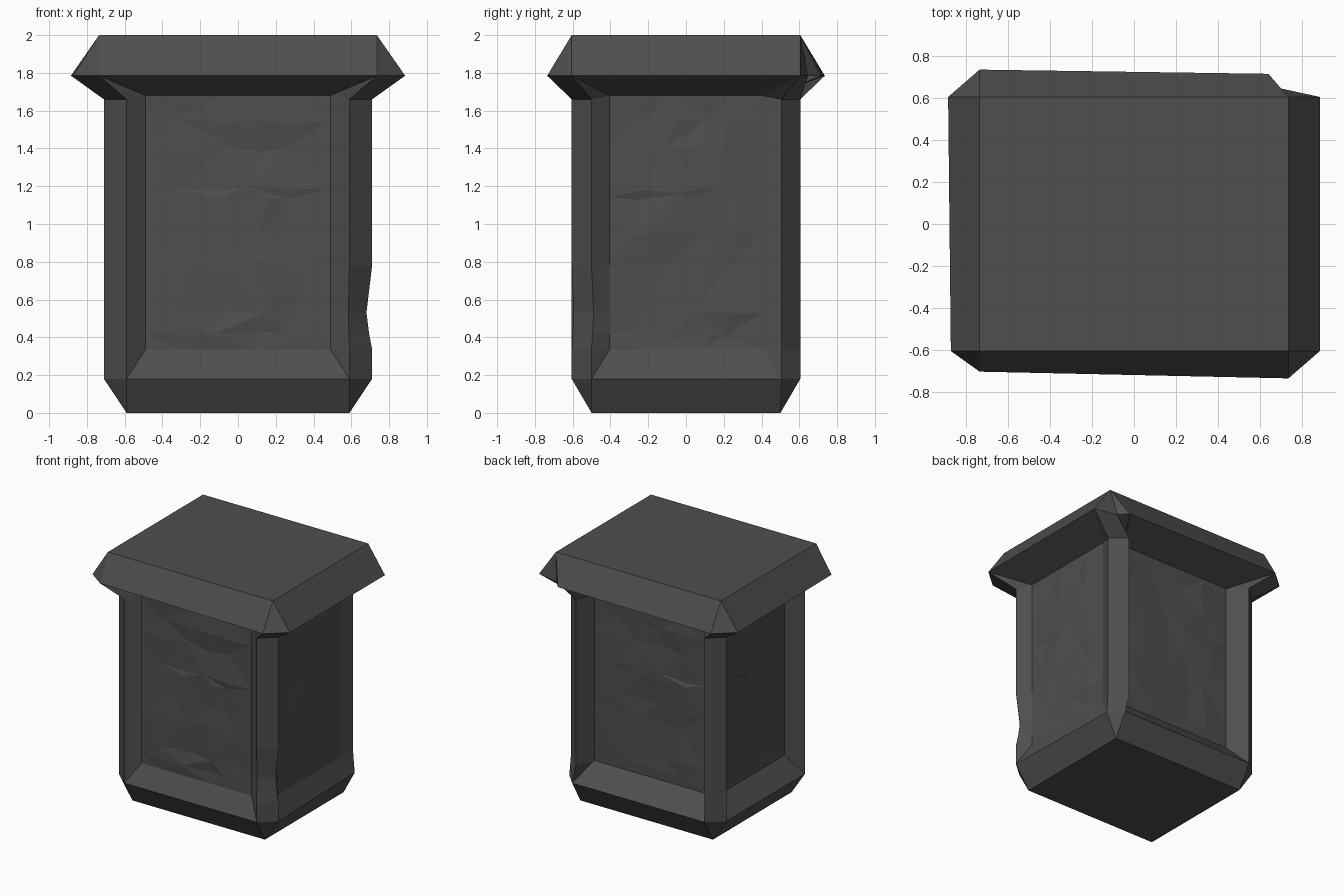
import bpy, bmesh, random

if "Cube" in bpy.data.objects:
    bpy.data.objects.remove(bpy.data.objects["Cube"])

random.seed(4)
stone = bpy.data.materials.new("dark grey stone")
stone.diffuse_color = (0.077, 0.077, 0.077, 1)
stone.use_nodes = True
stone.node_tree.nodes["Principled BSDF"].inputs["Base Color"].default_value = stone.diffuse_color

bm = bmesh.new()
pool = {}


def vert(p):
    """Share vertices that land on the same spot."""
    key = tuple(round(c, 4) for c in p)
    if key not in pool:
        pool[key] = bm.verts.new(key)
    return pool[key]


def face(points):
    vs = []
    for p in points:
        v = vert(p)
        if v not in vs:
            vs.append(v)
    if len(vs) > 2 and not bm.faces.get(vs):
        bm.faces.new(vs)


def ring(side, side_post, front_post, front):
    """Four points per corner, mirrored anticlockwise round the block."""
    out = []
    for sx, sy in ((-1, -1), (1, -1), (1, 1), (-1, 1)):
        pts = [(sx * x, sy * y, z) for x, y, z in (side, side_post, front_post, front)]
        out += pts if sx * sy > 0 else pts[::-1]
    return out


def square(x, y, z):
    return ring(*[(x, y, z)] * 4)


def octagon(x1, y1, x2, y2, z):
    return ring((x1, y1, z), (x1, y1, z), (x2, y2, z), (x2, y2, z))


def shaft(z_post, z_panel):
    """Posts at the corners, panels set back; rear and left ones deeper."""
    pts = ring((0.635, 0.405, z_panel), (0.71, 0.5, z_post),
               (0.59, 0.605, z_post), (0.49, 0.525, z_panel))
    for i in (11, 12):
        pts[i] = (pts[i][0], 0.465, z_panel)
    for i in (0, 15):
        pts[i] = (-0.592, pts[i][1], z_panel)
    # rear right post is worn narrower
    pts[9] = (0.672, 0.505, z_post)
    pts[10] = (0.555, 0.605, z_post)
    return pts


# base, shaft with recessed panels, and cap
shaft_rows = [0.335, 0.42, 0.53, 0.78, 0.95, 1.14, 1.19, 1.4, 1.55]
rings = [square(0.59, 0.5, 0), octagon(0.71, 0.5, 0.59, 0.605, 0.18)]
rings += [shaft(z, z) for z in shaft_rows] + [shaft(1.66, 1.68)]
first, last = 2, len(rings) - 1
rings += [octagon(0.885, 0.605, 0.735, 0.735, 1.785), square(0.735, 0.605, 2.0)]
for i in (8, 9):
    rings[1][i] = (0.685, 0.505, 0.18)

# worn dent in the front right post
for level, depth in ((3, 0.016), (4, 0.03)):
    for i, share in ((5, 0.2), (6, 1.0)):
        x, y, z = rings[level][i]
        rings[level][i] = (x - depth * share, y + 0.35 * depth, z)

# chipped rear right corner of the cap, narrower front left
rings[-2][10] = (0.70, 0.645, 1.785)
rings[-2][11] = (0.64, 0.715, 1.785)
for i in (2, 3):
    rings[-2][i] = (-0.735, -0.703, 1.785)
for i in (0, 1):
    rings[-2][i] = (-0.872, -0.605, 1.785)

face(rings[0][::-1])
face(rings[-1])
for level in range(len(rings) - 1):
    lo, hi = rings[level], rings[level + 1]
    for i in range(16):
        j = (i + 1) % 16
        if i % 4 == 3 and first <= level < last:
            continue
        face((lo[i], lo[j], hi[j], hi[i]))


def rough_panel(i):
    """Recessed panel with a hewn, uneven surface."""
    j, cols = (i + 1) % 16, 5
    grid = []
    for level in range(first, last + 1):
        a, b = rings[level][i], rings[level][j]
        row = []
        for c in range(cols + 1):
            t = c / cols
            inside = 0 < c < cols and first < level < last
            if inside:
                t += random.uniform(-0.06, 0.06)
            p = [a[k] + (b[k] - a[k]) * t for k in range(3)]
            if inside:
                axis = 1 if i in (3, 11) else 0
                p[axis] += random.uniform(-0.011, 0.011)
                p[2] += random.uniform(-0.02, 0.02)
            row.append(tuple(p))
        grid.append(row)
    for r in range(len(grid) - 1):
        for c in range(cols):
            p, q = grid[r][c], grid[r][c + 1]
            s, u = grid[r + 1][c + 1], grid[r + 1][c]
            if (r + c) % 2:
                face((p, q, s))
                face((p, s, u))
            else:
                face((p, q, u))
                face((q, s, u))


for i in (3, 7, 11, 15):
    rough_panel(i)

mesh = bpy.data.meshes.new("stone_pillar")
bm.to_mesh(mesh)
bm.free()
mesh.materials.append(stone)
bpy.context.collection.objects.link(bpy.data.objects.new("stone_pillar", mesh))
